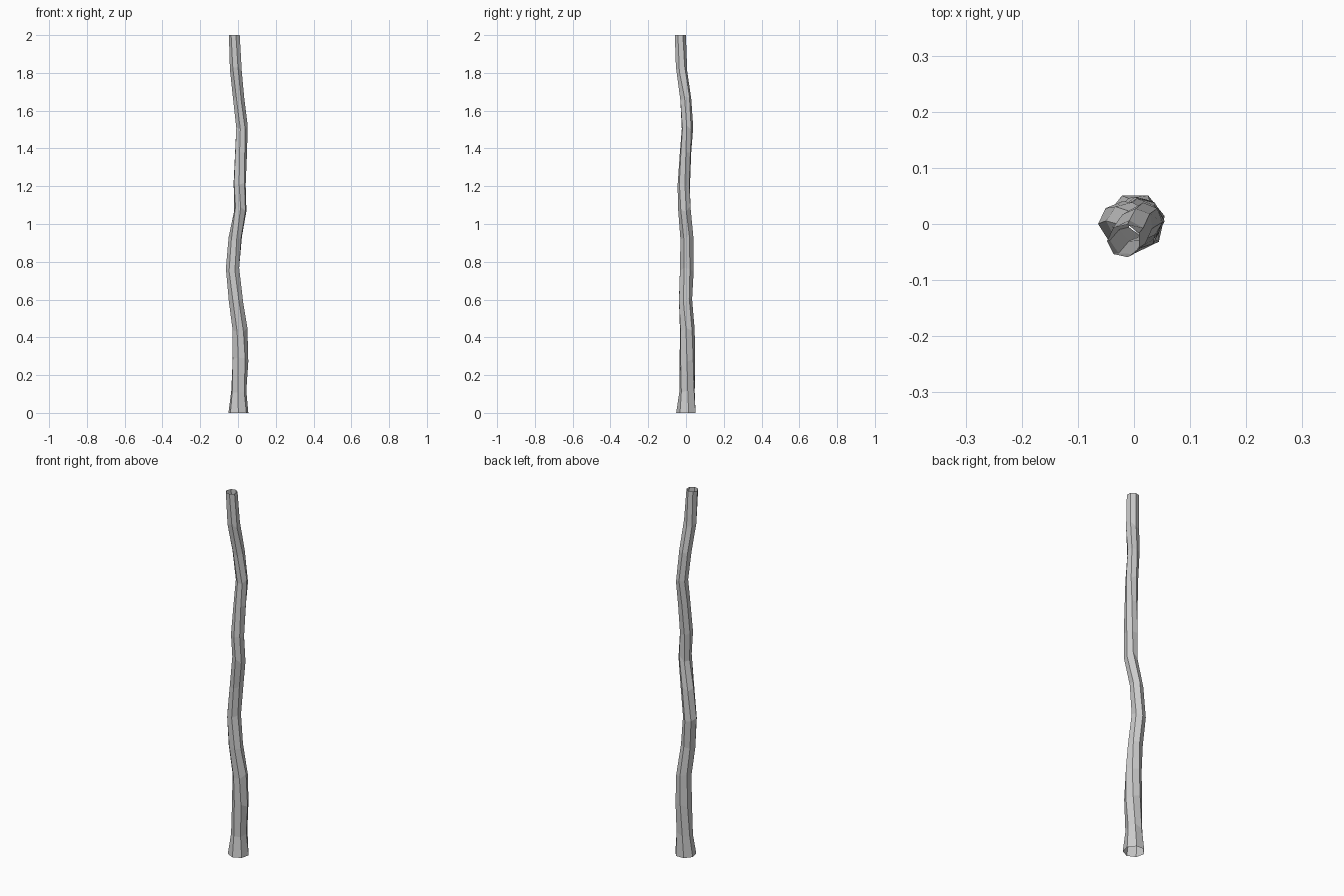
import bpy, bmesh, math, random

random.seed(4)
SIDES = 7

# centre line of the crooked pole: z, x, y, radius
path = [
    (0.00, 0.002, 0.002, 0.054), (0.12, 0.004, 0.005, 0.042),
    (0.28, 0.011, 0.006, 0.042), (0.44, 0.009, 0.005, 0.039),
    (0.60, -0.010, -0.004, 0.037), (0.76, -0.027, 0.003, 0.036),
    (0.92, -0.013, 0.004, 0.035), (1.08, 0.012, -0.008, 0.034),
    (1.22, 0.008, -0.011, 0.034), (1.38, 0.014, -0.002, 0.032),
    (1.51, 0.021, 0.006, 0.031), (1.66, 0.004, -0.002, 0.030),
    (1.82, -0.011, -0.025, 0.031), (2.00, -0.018, -0.030, 0.030),
]

# open, slightly twisted and roughened tube
bm = bmesh.new()
rings = []
for i, (z, x, y, r) in enumerate(path):
    end = i in (0, len(path) - 1)
    ring = []
    for k in range(SIDES):
        a = 2 * math.pi * k / SIDES - math.pi / 2 - 0.12 * i
        rr = r * (1 if end else random.uniform(0.95, 1.06))
        dz = 0 if end else random.uniform(-0.015, 0.015)
        ring.append(bm.verts.new((x + rr * math.cos(a), y + rr * math.sin(a), z + dz)))
    rings.append(ring)
for lo, hi in zip(rings, rings[1:]):
    for k in range(SIDES):
        n = (k + 1) % SIDES
        bm.faces.new((lo[k], lo[n], hi[n], hi[k]))

mesh = bpy.data.meshes.new("crooked_pole")
bm.to_mesh(mesh)
bm.free()
pole = bpy.data.objects.new("crooked_pole", mesh)
bpy.context.collection.objects.link(pole)
